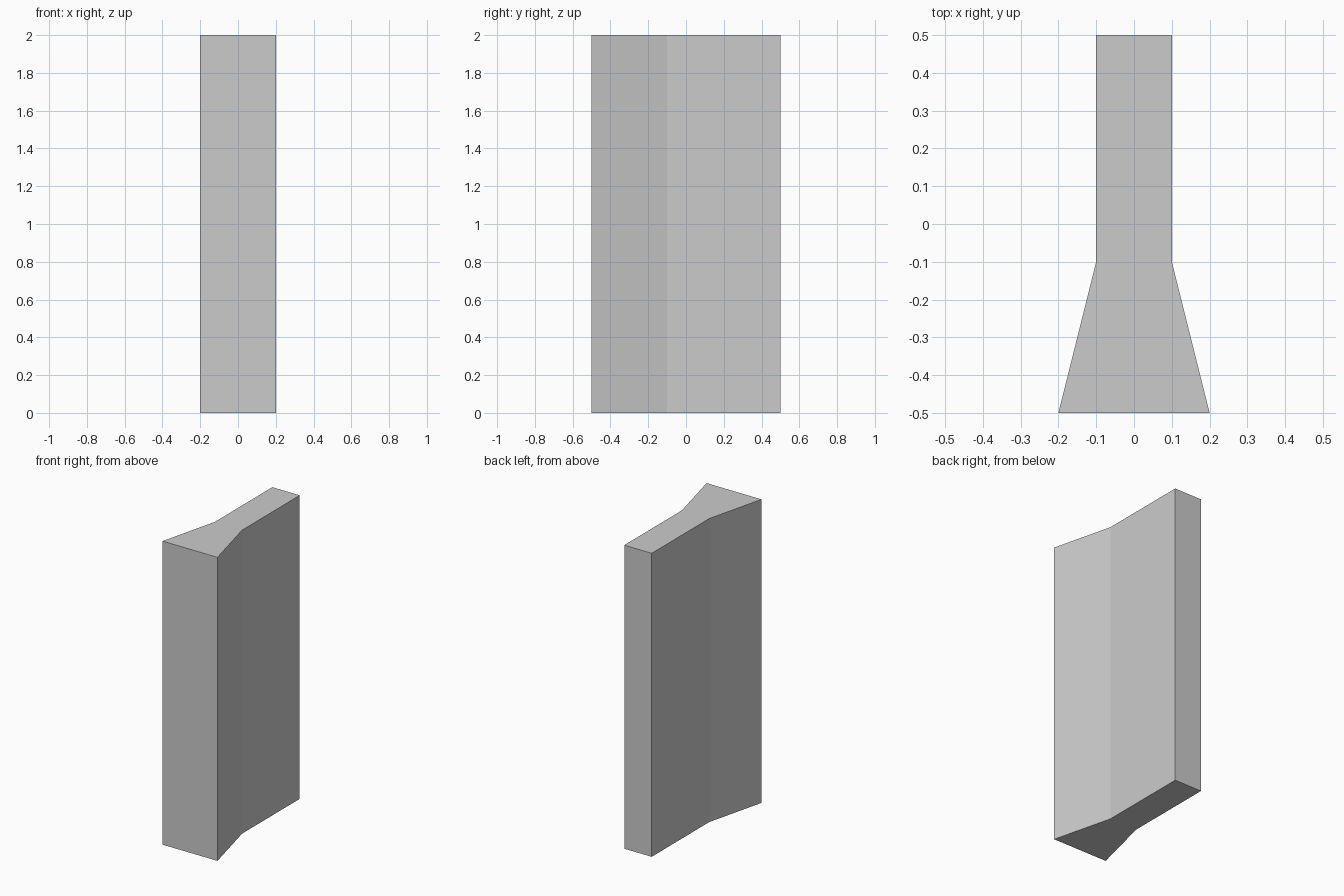
import bpy
import bmesh

if "Cube" in bpy.data.objects:
    bpy.data.objects.remove(bpy.data.objects["Cube"])

HEIGHT = 2.0

# Right half of the plan outline (x, y), front to back
half = [(0.2, -0.5), (0.1, -0.1), (0.1, 0.5)]
outline = half + [(-x, y) for x, y in reversed(half)]

# Flared post: plan outline extruded straight up
bm = bmesh.new()
base = bm.faces.new([bm.verts.new((x, y, 0)) for x, y in outline])
ext = bmesh.ops.extrude_face_region(bm, geom=[base], use_keep_orig=True)
top = [v for v in ext["geom"] if isinstance(v, bmesh.types.BMVert)]
bmesh.ops.translate(bm, verts=top, vec=(0, 0, HEIGHT))
bmesh.ops.recalc_face_normals(bm, faces=bm.faces)

mesh = bpy.data.meshes.new("flared_post")
bm.to_mesh(mesh)
bm.free()
bpy.context.collection.objects.link(bpy.data.objects.new("flared_post", mesh))
